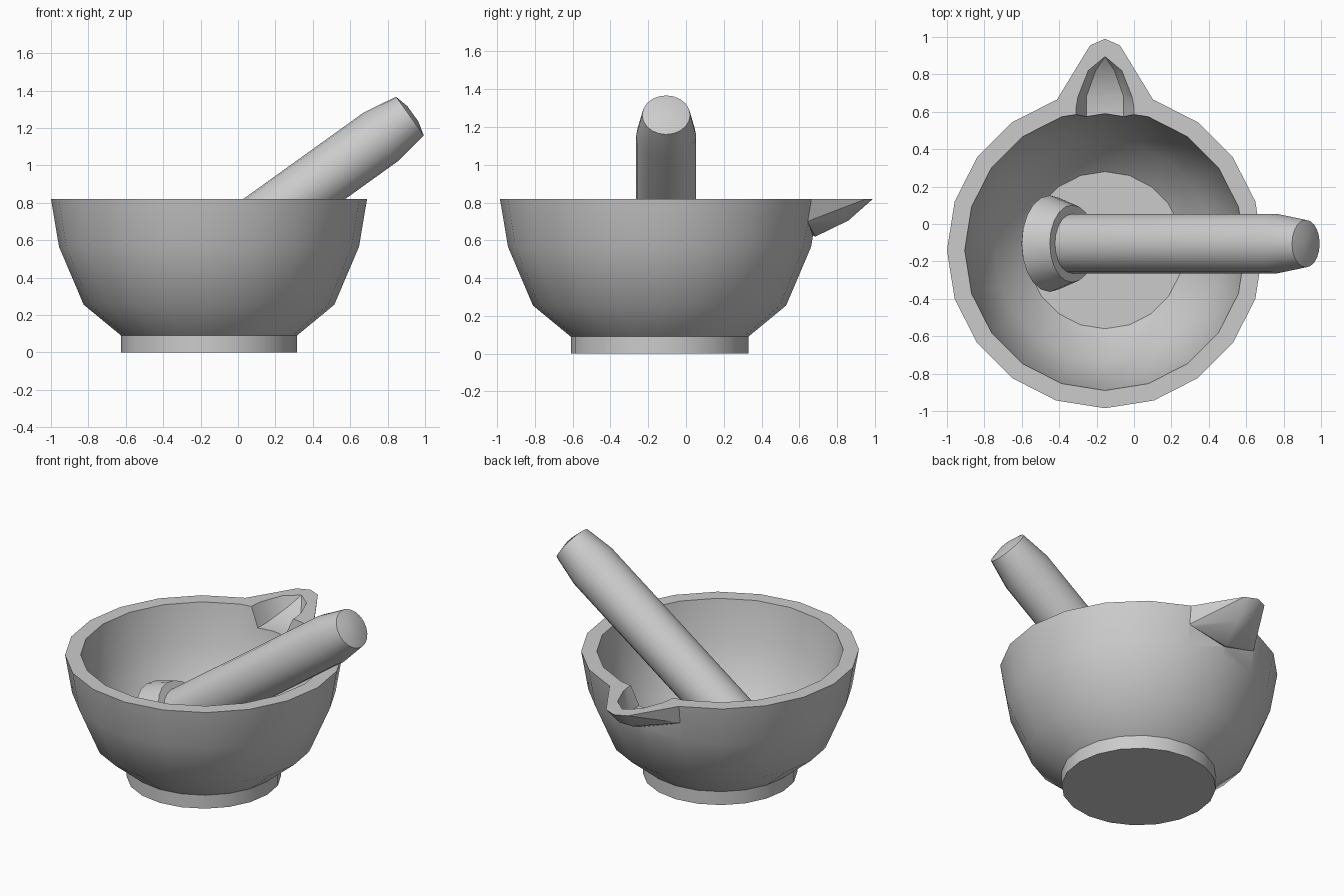
import bpy, bmesh
from math import cos, sin, pi
from mathutils import Vector

if "Cube" in bpy.data.objects:
    bpy.data.objects.remove(bpy.data.objects["Cube"])

CENTER = Vector((-0.155, -0.14, 0))
SIDES = 20


def make_object(name, bm):
    bmesh.ops.recalc_face_normals(bm, faces=bm.faces)
    mesh = bpy.data.meshes.new(name)
    bm.to_mesh(mesh)
    bm.free()
    ob = bpy.data.objects.new(name, mesh)
    bpy.context.collection.objects.link(ob)
    return ob


def lathe(name, profile):
    """Closed solid of revolution from (radius, height) points."""
    bm = bmesh.new()
    rings = [[bm.verts.new((r * cos(2 * pi * i / SIDES), r * sin(2 * pi * i / SIDES), z))
              for i in range(SIDES)] for r, z in profile]
    for a, b in zip(rings, rings[1:]):
        for i in range(SIDES):
            j = (i + 1) % SIDES
            bm.faces.new((a[i], a[j], b[j], b[i]))
    bm.faces.new(rings[0])
    bm.faces.new(rings[-1])
    return make_object(name, bm)


def hull(name, half_points):
    """Convex solid from points mirrored across the spout's centre plane."""
    bm = bmesh.new()
    pts = {(s * x, y, z) for x, y, z in half_points for s in (1, -1)}
    for x, y, z in sorted(pts):
        bm.verts.new((x + CENTER.x, y, z))
    res = bmesh.ops.convex_hull(bm, input=bm.verts)
    loose = [v for v in bm.verts if not v.link_faces]
    bmesh.ops.delete(bm, geom=loose, context='VERTS')
    bmesh.ops.dissolve_limit(bm, angle_limit=0.01, verts=bm.verts, edges=bm.edges)
    return make_object(name, bm)


def select(ob):
    bpy.ops.object.select_all(action='DESELECT')
    ob.select_set(True)
    bpy.context.view_layer.objects.active = ob


def combine(target, tool, operation):
    select(target)
    mod = target.modifiers.new(operation, 'BOOLEAN')
    mod.operation, mod.solver, mod.object = operation, 'EXACT', tool
    bpy.ops.object.modifier_apply(modifier=mod.name)
    bpy.data.objects.remove(tool)


# Mortar bowl and the solid it is hollowed with
bowl = lathe("mortar_bowl", [(0.47, 0), (0.47, 0.09), (0.67, 0.255),
                             (0.802, 0.565), (0.845, 0.82)])
cavity = lathe("cavity", [(0.42, 0.12), (0.59, 0.28), (0.71, 0.57),
                          (0.75, 0.82), (0.75, 0.95)])
bowl.location = cavity.location = CENTER
bpy.context.view_layer.update()

# Pouring spout on the back rim
spout = hull("spout", [(0.26, 0.66, 0.82), (0.125, 0.88, 0.82), (0.08, 0.955, 0.82),
                       (0, 0.99, 0.82), (0.05, 0.86, 0.705), (0, 0.685, 0.62),
                       (0.255, 0.642, 0.70), (0.1, 0.5, 0.70), (0.1, 0.5, 0.82)])
rim = [(0.155, 0.5), (0.155, 0.62), (0.145, 0.68), (0.09, 0.82), (0, 0.895)]
channel = hull("channel", [(x, y, z) for x, y in rim for z in (0.82, 0.92)]
               + [(0.1, 0.5, 0.695), (0.1, 0.68, 0.695), (0.05, 0.82, 0.755)])
combine(bowl, spout, 'UNION')
combine(bowl, cavity, 'DIFFERENCE')
combine(bowl, channel, 'DIFFERENCE')

# Pestle leaning over the right rim: domed head, collar, handle, domed tip
pestle = lathe("pestle", [(0.09, -0.075), (0.19, -0.05), (0.258, 0), (0.207, 0.148),
                          (0.159, 0.148), (0.159, 1.496), (0.127, 1.685), (0.05, 1.705)])
pestle.location = (-0.45, -0.105, 0.281)
pestle.rotation_euler = (0, Vector((0, 1)).angle(Vector((0.812, 0.583))), 0)

for ob in (bowl, pestle):
    select(ob)
    bpy.ops.object.shade_smooth_by_angle(angle=0.52)
